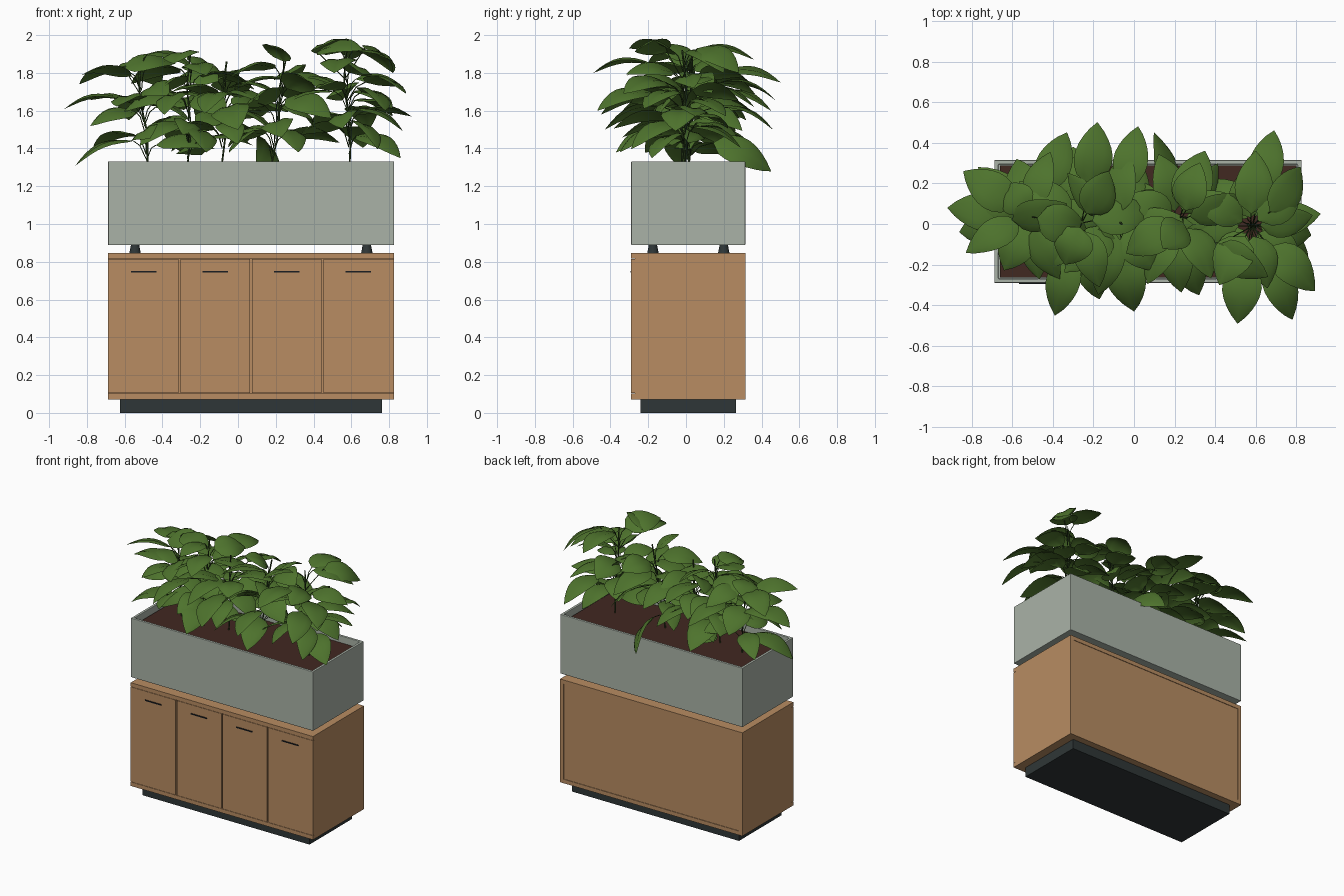
import bpy, bmesh, math, random
from mathutils import Vector

random.seed(11)
if "Cube" in bpy.data.objects:
    bpy.data.objects.remove(bpy.data.objects["Cube"], do_unlink=True)


def material(name, rgb):
    m = bpy.data.materials.new(name)
    m.use_nodes = True
    m.diffuse_color = (*rgb, 1)
    bsdf = next(n for n in m.node_tree.nodes if n.type == 'BSDF_PRINCIPLED')
    bsdf.inputs["Base Color"].default_value = (*rgb, 1)
    bsdf.inputs["Roughness"].default_value = 0.8
    return m


WOOD = material("warm wood", (0.48, 0.265, 0.122))
STONE = material("grey green planter", (0.4, 0.45, 0.39))
DARK = material("charcoal", (0.028, 0.037, 0.038))
BLACK = material("black metal", (0.01, 0.012, 0.015))
SOIL = material("soil", (0.053, 0.021, 0.015))
LEAF = material("leaf green", (0.076, 0.172, 0.026))
STEM = material("stem green", (0.03, 0.065, 0.015))


def finish(name, bm, mat):
    me = bpy.data.meshes.new(name)
    bm.to_mesh(me)
    bm.free()
    me.materials.append(mat)
    ob = bpy.data.objects.new(name, me)
    bpy.context.collection.objects.link(ob)
    return ob


def box(name, x, y, z, mat, bevel=0.0):
    """Box from (min, max) ranges on each axis."""
    bm = bmesh.new()
    bmesh.ops.create_cube(bm, size=1)
    for v in bm.verts:
        v.co = [(r[0] + r[1]) / 2 + c * (r[1] - r[0]) for r, c in zip((x, y, z), v.co)]
    ob = finish(name, bm, mat)
    if bevel:
        mod = ob.modifiers.new("soft edge", 'BEVEL')
        mod.width = bevel
        mod.segments = 2
    return ob


# Cabinet extents
L, R, F, B = -0.688, 0.826, -0.29, 0.314
T = 0.03
Z0, Z1 = 0.072, 0.847

box("plinth", (-0.625, 0.762), (-0.24, 0.264), (0, Z0), DARK)
box("cabinet_bottom", (L, R), (F, B), (Z0, Z0 + T), WOOD)
box("cabinet_top", (L, R), (F, B), (Z1 - T, Z1), WOOD)
box("right_side_panel", (L, L + T), (F + 0.02, B), (Z0 + T, Z1 - T), WOOD)
box("left_side_panel", (R - T, R), (F + 0.02, B), (Z0 + T, Z1 - T), WOOD)
box("carcass_and_back", (L + T, R - T), (F + 0.025, B - 0.004), (Z0 + T, Z1 - T), WOOD)

# Doors with slim pulls
pitch = (R - L) / 4
for i in range(4):
    x0 = L + i * pitch
    a = x0 + (0.005 if i else 0)
    b = x0 + pitch - (0.005 if i < 3 else 0)
    box(f"door_{i + 1}", (a, b), (F, F + 0.02), (Z0 + T + 0.002, Z1 - T - 0.002), WOOD)
    c = x0 + pitch / 2
    box(f"handle_{i + 1}", (c - 0.067, c + 0.067), (F - 0.005, F + 0.005), (0.744, 0.752), BLACK)

# Feet under the planter
for i, fx in enumerate((-0.545, 0.682)):
    for j, fy in enumerate((-0.175, 0.2)):
        bm = bmesh.new()
        bmesh.ops.create_cone(bm, cap_ends=True, segments=20, radius1=0.03, radius2=0.022, depth=0.042)
        bmesh.ops.translate(bm, verts=bm.verts, vec=(fx, fy, 0.868))
        finish(f"planter_foot_{2 * i + j + 1}", bm, DARK)

# Planter trough: inset the top and push it down
trough = box("planter", (L, R), (F, B), (0.888, 1.332), STONE, 0.004)
bm = bmesh.new()
bm.from_mesh(trough.data)
bm.normal_update()
top = max(bm.faces, key=lambda f: f.normal.z)
bmesh.ops.inset_region(bm, faces=[top], thickness=0.028)
well = bmesh.ops.extrude_discrete_faces(bm, faces=[top])["faces"][0]
bmesh.ops.translate(bm, verts=well.verts, vec=(0, 0, -0.12))
bm.to_mesh(trough.data)
bm.free()
box("soil", (L + 0.027, R - 0.027), (F + 0.027, B - 0.027), (1.22, 1.285), SOIL)

# Main stems: foot and top points
stems = [(Vector((-0.48, 0.02, 1.28)), Vector((-0.52, 0.04, 1.84))),
         (Vector((-0.27, -0.02, 1.28)), Vector((-0.25, 0.02, 1.92))),
         (Vector((-0.09, 0.02, 1.28)), Vector((-0.06, 0, 1.86))),
         (Vector((0.17, 0, 1.28)), Vector((0.26, 0.03, 1.9))),
         (Vector((0.59, 0, 1.28)), Vector((0.57, -0.02, 1.92)))]


def on_stem(s, z):
    foot, tip = stems[s]
    return foot.lerp(tip, min(1, max(0.1, (z - foot.z) / (tip.z - foot.z))))


def nearest(point):
    return min(range(len(stems)), key=lambda s: (on_stem(s, point.z) - point).length)


curve = bpy.data.curves.new("stems", 'CURVE')
curve.dimensions = '3D'
curve.bevel_depth = 0.0038
curve.bevel_resolution = 1
curve.materials.append(STEM)


def strand(points, radius):
    sp = curve.splines.new('POLY')
    sp.points.add(len(points) - 1)
    for p, co in zip(sp.points, points):
        p.co = (*co, 1)
        p.radius = radius


for foot, tip in stems:
    bend = Vector((0.015, -0.015, 0))
    strand([foot, foot.lerp(tip, 0.35) + bend, foot.lerp(tip, 0.7) - bend, tip], 1.3)

leaves = bmesh.new()
ROWS, COLS = 9, 5


def leaf(base, tip, width, roll):
    """Pointed, creased and arched blade from base to tip."""
    along = tip - base
    length = along.length
    d = along.normalized()
    side = Vector((0, 0, 1)).cross(d).normalized()
    up = d.cross(side)
    side, up = (side * math.cos(roll) + up * math.sin(roll),
                up * math.cos(roll) - side * math.sin(roll))
    grid = []
    for i in range(ROWS):
        t = i / (ROWS - 1)
        w = width * (math.sin(math.pi * t ** 0.75) ** 0.8 if 0 < i < ROWS - 1 else 0.015)
        arch = 0.14 * length * math.sin(math.pi * t)
        row = []
        for j in range(COLS):
            u = 2 * j / (COLS - 1) - 1
            lift = arch + w * (0.2 * abs(u) - 0.25 * u * u)
            row.append(leaves.verts.new(base + along * t + side * (u * w / 2) + up * lift))
        grid.append(row)
    for i in range(ROWS - 1):
        for j in range(COLS - 1):
            f = leaves.faces.new((grid[i][j], grid[i + 1][j], grid[i + 1][j + 1], grid[i][j + 1]))
            f.smooth = True


def grow(tip, rise, s, width, roll):
    """Leaf ending at tip, hung on a stalk from stem s."""
    out = tip - on_stem(s, tip.z)
    out.z = 0
    size = min(0.31, 0.85 * out.length)
    base = tip - out.normalized() * size + Vector((0, 0, rise))
    root = on_stem(s, base.z - 0.1)
    strand([root, root.lerp(base, 0.5) + Vector((0, 0, 0.025)), base], 0.7)
    leaf(base, tip, width, roll)


# Outer leaves: tip x, y, z and how far the base sits above the tip
outer = [(-0.918, 0.08, 1.61, 0.05), (-0.86, -0.04, 1.31, 0.13), (-0.84, 0.26, 1.74, 0.07),
         (-0.33, 0.45, 1.6, 0.1), (-0.18, 0.5, 1.75, 0.05), (0.02, 0.48, 1.65, 0.1),
         (-0.39, -0.45, 1.58, 0.1), (-0.17, -0.37, 1.38, 0.12), (0, -0.43, 1.5, 0.12),
         (0.51, -0.49, 1.8, 0.05), (0.78, -0.47, 1.6, 0.1), (0.89, -0.33, 1.69, 0.06),
         (0.918, 0.05, 1.57, 0.01), (0.69, 0.46, 1.5, 0.12), (0.86, -0.18, 1.35, 0.12),
         (0.82, 0.2, 1.8, 0.12), (0.6, 0.36, 1.87, 0.05), (0.32, -0.35, 1.38, 0.12),
         (0.42, -0.3, 1.93, -0.02), (-0.34, -0.2, 1.85, 0.05), (0.14, -0.12, 1.95, -0.09),
         (-0.62, 0.2, 1.8, 0.06), (0.35, 0.36, 1.62, 0.1), (-0.3, 0.38, 1.38, 0.12)]
for x, y, z, rise in outer:
    tip = Vector((x, y, z))
    grow(tip, rise, nearest(tip), random.uniform(0.17, 0.21), random.uniform(-0.35, 0.35))

# One leaf turned on edge, hanging over the back rim
grow(Vector((0.1, 0.45, 1.28)), 0.15, 3, 0.19, 0.95)

# Crown leaves standing highest
for base, tip in (((0.42, -0.1, 1.91), (0.66, -0.26, 1.92)),
                  ((0.67, 0.06, 1.93), (0.82, 0.28, 1.8)),
                  ((-0.6, 0.02, 1.82), (-0.33, 0.1, 1.85))):
    b = Vector(base)
    strand([on_stem(nearest(b), b.z - 0.15), b], 0.7)
    leaf(b, Vector(tip), 0.18, 0.45)

# Inner leaves spiral up each stem, lower ones drooping more
for s in range(len(stems)):
    count = 14
    for k in range(count):
        angle = 2.4 * k + 1.3 * s
        z = 1.37 + 0.46 * k / count + random.uniform(-0.03, 0.03)
        reach = random.uniform(0.27, 0.38)
        c = on_stem(s, z)
        tip = Vector((c.x + reach * math.cos(angle), c.y + reach * math.sin(angle), z))
        droop = random.uniform(0.02, 0.15) - 0.07 * k / count
        grow(tip, droop, s, random.uniform(0.15, 0.2), random.uniform(-0.6, 0.6))

finish("leaves", leaves, LEAF)
bpy.context.collection.objects.link(bpy.data.objects.new("stems", curve))
